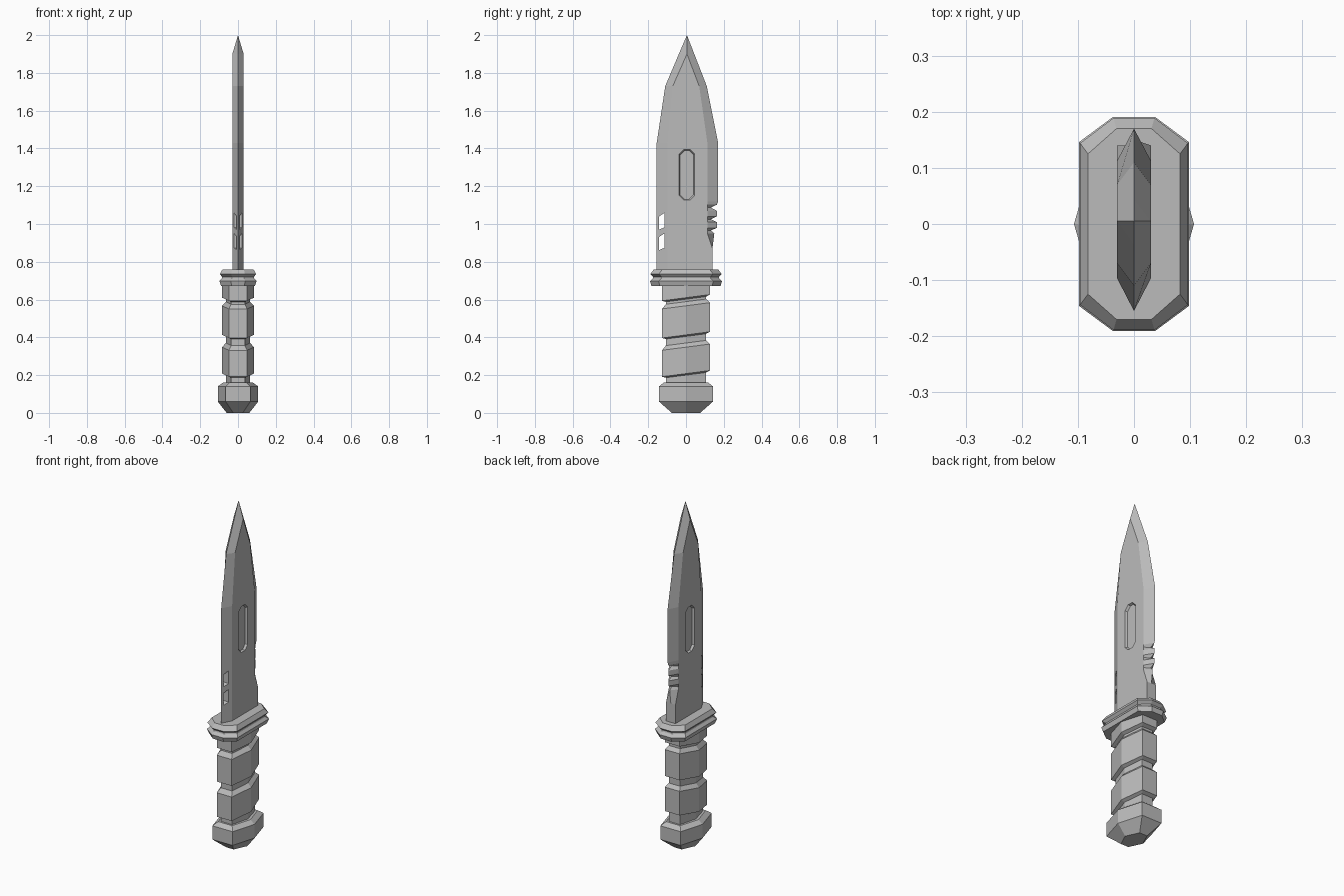
import bpy
import bmesh

cube = bpy.data.objects.get("Cube")
if cube:
    bpy.data.objects.remove(cube, do_unlink=True)

grey = bpy.data.materials.new("plain grey")
grey.use_nodes = True
grey.diffuse_color = (0.5, 0.5, 0.5, 1)
grey.node_tree.nodes["Principled BSDF"].inputs["Base Color"].default_value = (0.5, 0.5, 0.5, 1)


def loft(name, rings):
    """Skin a stack of equal-sized rings and cap both ends."""
    bm = bmesh.new()
    loops = [[bm.verts.new(p) for p in ring] for ring in rings]
    n = len(loops[0])
    for a, b in zip(loops, loops[1:]):
        for i in range(n):
            j = (i + 1) % n
            bm.faces.new((a[i], a[j], b[j], b[i]))
    bm.faces.new(loops[0])
    bm.faces.new(loops[-1])
    bmesh.ops.remove_doubles(bm, verts=bm.verts, dist=0.0002)
    bmesh.ops.recalc_face_normals(bm, faces=bm.faces)
    mesh = bpy.data.meshes.new(name)
    bm.to_mesh(mesh)
    bm.free()
    mesh.materials.append(grey)
    obj = bpy.data.objects.new(name, mesh)
    bpy.context.collection.objects.link(obj)
    return obj


def cut(target, cutter):
    """Subtract the cutter from the target and discard it."""
    mod = target.modifiers.new("cut", 'BOOLEAN')
    mod.operation = 'DIFFERENCE'
    mod.solver = 'EXACT'
    mod.object = cutter
    bpy.context.view_layer.objects.active = target
    bpy.ops.object.modifier_apply(modifier=mod.name)
    bpy.data.objects.remove(cutter, do_unlink=True)


def hexagon(side, front, depth, z, tilt=0.0, shift=0.0):
    """Six-sided ring: points at +-x, flats at front and back."""
    pts = [(side, 0), (front, depth), (-front, depth),
           (-side, 0), (-front, -depth), (front, -depth)]
    return [(x, y + shift, z + tilt * y) for x, y in pts]


# Blade: z, front edge, front bevel, back bevel, back edge, half thickness
FLAT, BEVEL = -0.097, 0.113
stations = [
    (0.74, -0.155, FLAT, 0.14, 0.14, 0.03),
    (0.87, -0.155, FLAT, 0.14, 0.14, 0.03),
    (0.95, -0.155, FLAT, BEVEL, 0.15, 0.03),
]
# Serrations along the back edge
for z in (0.965, 1.025, 1.087):
    stations += [(z, -0.155, FLAT, BEVEL, 0.132, 0.03),
                 (z + 0.015, -0.155, FLAT, BEVEL, 0.163, 0.03)]
    if z < 1.08:
        stations.append((z + 0.045, -0.155, FLAT, BEVEL, 0.163, 0.03))
stations += [
    (1.12, -0.155, FLAT, BEVEL, 0.17, 0.03),
    (1.43, -0.155, FLAT, BEVEL, 0.17, 0.03),
    (1.73, -0.11, -0.07, 0.07, 0.11, 0.03),
    (1.90, -0.038, 0.005, 0.005, 0.044, 0.03),
    (2.00, 0.005, 0.005, 0.005, 0.005, 0.0),
]
blade = loft("blade", [
    [(0, f, z), (t, fi, z), (t, bi, z), (0, b, z), (-t, bi, z), (-t, fi, z)]
    for z, f, fi, bi, b, t in stations])


# Recessed window on each side of the blade
def window_ring(x, inset):
    w, h, c = 0.047 - inset, 0.14 - inset, 0.024
    pts = [(w, h - c), (w - c, h), (c - w, h), (-w, h - c),
           (-w, c - h), (c - w, -h), (w - c, -h), (w, c - h)]
    return [(x, 0.005 + y, 1.26 + z) for y, z in pts]


for s in (-1, 1):
    cut(blade, loft("window_cutter", [window_ring(s * 0.018, 0.011),
                                      window_ring(s * 0.03, 0.006),
                                      window_ring(s * 0.034, 0.0)]))

# Slanted slots through the front edge
for z in (0.862, 0.97):
    outline = [(-0.142, z), (-0.115, z + 0.012), (-0.115, z + 0.088), (-0.142, z + 0.07)]
    cut(blade, loft("slot_cutter", [[(x, y, h) for y, h in outline] for x in (-0.06, 0.06)]))


# Guard: stacked chamfered rings
def guard_ring(x, y, z):
    cx, cy = 0.38 * x, y - 0.045
    pts = [(x, cy), (cx, y), (-cx, y), (-x, cy), (-x, -cy), (-cx, -y), (cx, -y), (x, -cy)]
    return [(px, py, z) for px, py in pts]


loft("guard", [guard_ring(*r) for r in (
    (0.090, 0.183, 0.672), (0.098, 0.191, 0.698), (0.086, 0.175, 0.712),
    (0.084, 0.173, 0.720), (0.096, 0.189, 0.735), (0.082, 0.170, 0.760))])

# Handle: raised bands separated by tilted grooves
TILT = 0.13
wide, neck = (0.085, 0.048, 0.127), (0.064, 0.036, 0.107)
grip = [hexagon(*neck, 0.13)]
for low, high in ((0.208, 0.348), (0.413, 0.567)):
    grip += [hexagon(*neck, low - 0.008, TILT), hexagon(*wide, low, TILT),
             hexagon(*wide, high, TILT), hexagon(*neck, high + 0.022, TILT)]
grip += [hexagon(*neck, 0.602, TILT), hexagon(*wide, 0.610, TILT), hexagon(*wide, 0.69)]
loft("handle", grip)

# Pommel
loft("pommel", [hexagon(*r) for r in (
    (0.060, 0.025, 0.075, 0.0), (0.107, 0.065, 0.143, 0.06),
    (0.107, 0.065, 0.143, 0.14), (0.080, 0.045, 0.118, 0.16))])
